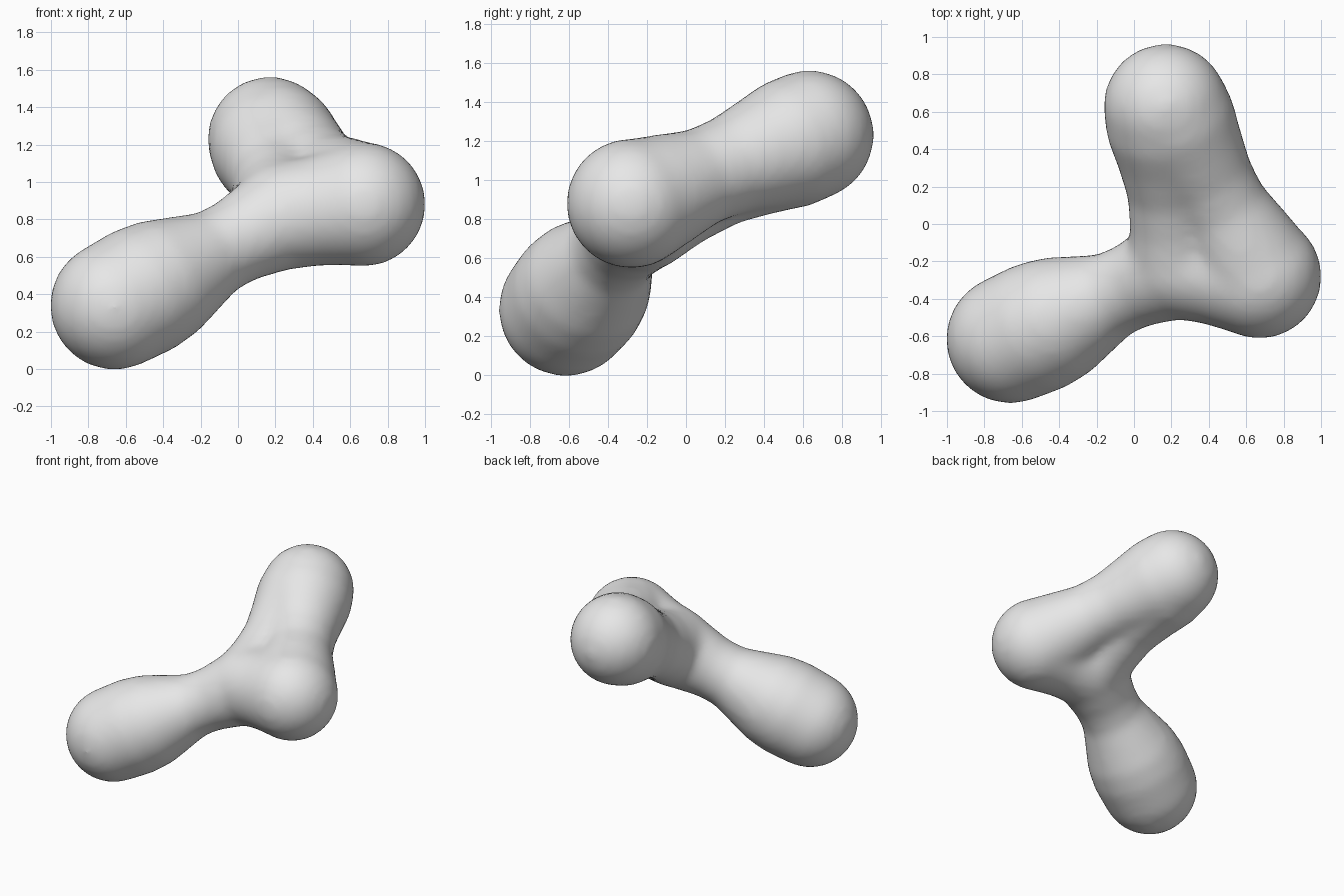
import bpy, bmesh, math
from mathutils import Vector, Matrix

cube = bpy.data.objects.get("Cube")
if cube:
    bpy.data.objects.remove(cube, do_unlink=True)

GROW = 0.009  # makes up for the slight shrinkage of the smoothing

# Centres of the three lobes and of the hub that joins them
LOW = Vector((-0.66, -0.615, 0.34))
SIDE = Vector((0.67, -0.28, 0.88))
HIGH = Vector((0.17, 0.63, 1.23))
HUB = Vector((0.25, -0.22, 0.82))


def add_limb(bm, start, end, radii):
    """Lathe a round-ended limb; radii are (fraction along, radius)."""
    axis = end - start
    length = axis.length
    r0, r1 = radii[0][1] + GROW, radii[-1][1] + GROW
    quarter = [math.radians(a) for a in range(0, 91, 10)]
    profile = [(r0 * math.sin(a), -r0 * math.cos(a)) for a in quarter]
    for (ta, ra), (tb, rb) in zip(radii, radii[1:]):
        for k in range(1, 5):
            f = k / 4
            profile.append((ra + (rb - ra) * f + GROW, (ta + (tb - ta) * f) * length))
    profile += [(r1 * math.cos(a), length + r1 * math.sin(a)) for a in quarter[1:]]

    limb = bmesh.new()
    verts = [limb.verts.new((max(r, 0.0), 0, z)) for r, z in profile]
    edges = [limb.edges.new(pair) for pair in zip(verts, verts[1:])]
    bmesh.ops.spin(limb, geom=verts + edges, cent=(0, 0, 0), axis=(0, 0, 1),
                   angle=2 * math.pi, steps=40)
    bmesh.ops.remove_doubles(limb, verts=limb.verts[:], dist=0.0005)
    bmesh.ops.recalc_face_normals(limb, faces=limb.faces[:])
    turn = axis.to_track_quat('Z', 'Y').to_matrix().to_4x4()
    bmesh.ops.transform(limb, matrix=Matrix.Translation(start) @ turn, verts=limb.verts[:])
    part = bpy.data.meshes.new("limb_part")
    limb.to_mesh(part)
    limb.free()
    bm.from_mesh(part)
    bpy.data.meshes.remove(part)


bm = bmesh.new()
# Long lower limb, with a narrow neck before the hub
add_limb(bm, LOW, HUB, [(0, 0.337), (0.17, 0.345), (0.31, 0.325), (0.45, 0.275),
                        (0.6, 0.222), (0.72, 0.222), (1, 0.28)])
# Upper limb to the side lobe
add_limb(bm, HIGH, SIDE, [(0, 0.325), (0.13, 0.32), (0.27, 0.285), (0.45, 0.245),
                          (0.6, 0.24), (0.8, 0.285), (1, 0.325)])
# Webbing from the hub to the upper and side lobes
add_limb(bm, HIGH, HUB, [(0, 0.325), (0.16, 0.32), (0.35, 0.275), (0.55, 0.24),
                         (0.75, 0.245), (1, 0.28)])
add_limb(bm, HUB, SIDE, [(0, 0.28), (0.4, 0.285), (0.7, 0.305), (1, 0.325)])

mesh = bpy.data.meshes.new("blob_body")
bm.to_mesh(mesh)
bm.free()
body = bpy.data.objects.new("blob_body", mesh)
bpy.context.collection.objects.link(body)

# Melt the limbs into one soft skin
remesh = body.modifiers.new("melt", 'REMESH')
remesh.mode = 'VOXEL'
remesh.voxel_size = 0.03
remesh.use_smooth_shade = True
soften = body.modifiers.new("soften", 'SMOOTH')
soften.factor = 0.5
soften.iterations = 14

# Plain grey material
grey = bpy.data.materials.new("plain_grey")
grey.use_nodes = True
grey.diffuse_color = (0.8, 0.8, 0.8, 1)
grey.node_tree.nodes["Principled BSDF"].inputs["Base Color"].default_value = (0.8, 0.8, 0.8, 1)
mesh.materials.append(grey)
for poly in mesh.polygons:
    poly.use_smooth = True
